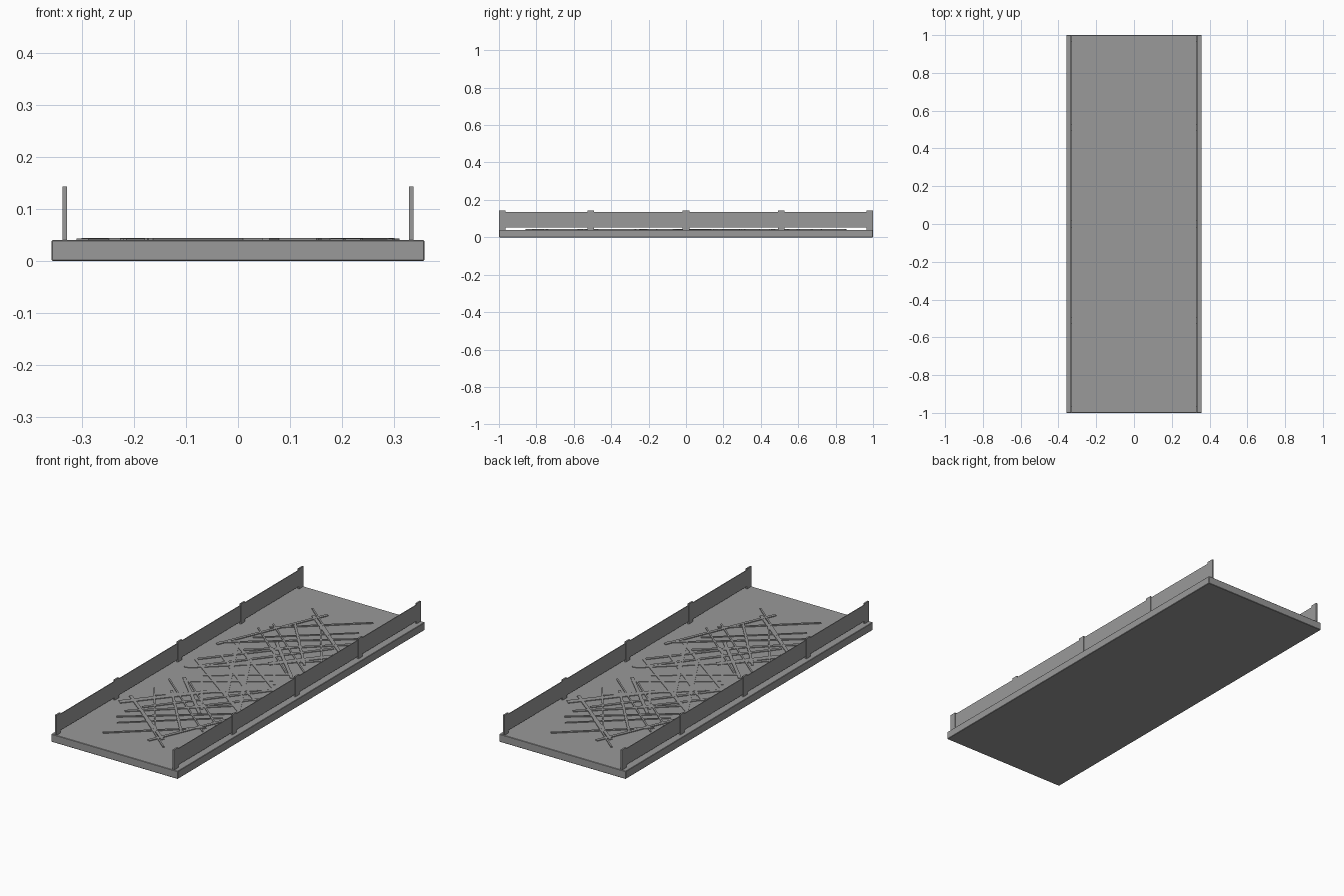
import bpy, bmesh, math, random
from mathutils import Matrix, Vector

if "Cube" in bpy.data.objects:
    bpy.data.objects.remove(bpy.data.objects["Cube"], do_unlink=True)

# One plain grey for everything
grey = bpy.data.materials.new("concrete_grey")
grey.use_nodes = True
colour = (0.32, 0.32, 0.32, 1)
grey.diffuse_color = colour
grey.node_tree.nodes["Principled BSDF"].inputs["Base Color"].default_value = colour


def add_box(bm, centre, size, angle=0):
    matrix = (Matrix.Translation(Vector(centre)) @ Matrix.Rotation(angle, 4, 'Z')
              @ Matrix.Diagonal((*size, 1)))
    bmesh.ops.create_cube(bm, size=1, matrix=matrix)


def finish(bm, name):
    mesh = bpy.data.meshes.new(name)
    bm.to_mesh(mesh)
    bm.free()
    mesh.materials.append(grey)
    obj = bpy.data.objects.new(name, mesh)
    bpy.context.collection.objects.link(obj)
    return obj


# Deck slab with slightly softened edges
bm = bmesh.new()
add_box(bm, (0, 0, 0.02), (0.717, 2, 0.04))
deck = finish(bm, "deck_slab")
bevel = deck.modifiers.new("soft_edges", 'BEVEL')
bevel.width = 0.002
bevel.segments = 1

# Side rails: five posts and a thin panel held clear of the deck
for side, label in ((1, "left"), (-1, "right")):
    bm = bmesh.new()
    for y in (-0.982, -0.51, 0, 0.51, 0.982):
        add_box(bm, (side * 0.333, y, 0.0915), (0.008, 0.035, 0.103))
    finish(bm, label + "_rail_posts")
    bm = bmesh.new()
    add_box(bm, (side * 0.333, 0, 0.0935), (0.004, 1.99, 0.083))
    finish(bm, label + "_rail_panel")

# Flat strips criss-crossing the deck, laid in pairs turned half a circle
random.seed(4)
bm = bmesh.new()
count = 22
for i in range(count):
    length = random.uniform(0.4, 0.68)
    lean = math.radians(random.uniform(35, 68))
    angle = lean if i % 2 else math.pi - lean
    reach_x = max(0.3 - length / 2 * math.cos(lean), 0)
    reach_y = 0.87 - length / 2 * math.sin(lean)
    x = random.uniform(-reach_x, reach_x)
    y = reach_y * (i + 0.5) / count
    width = random.choice((0.008, 0.012, 0.016, 0.03))
    top = 0.0425 + 0.0015 * i / count
    for turn in (1, -1):
        add_box(bm, (turn * x, turn * y, (top + 0.039) / 2),
                (length, width, top - 0.039), angle)
finish(bm, "deck_strips")
